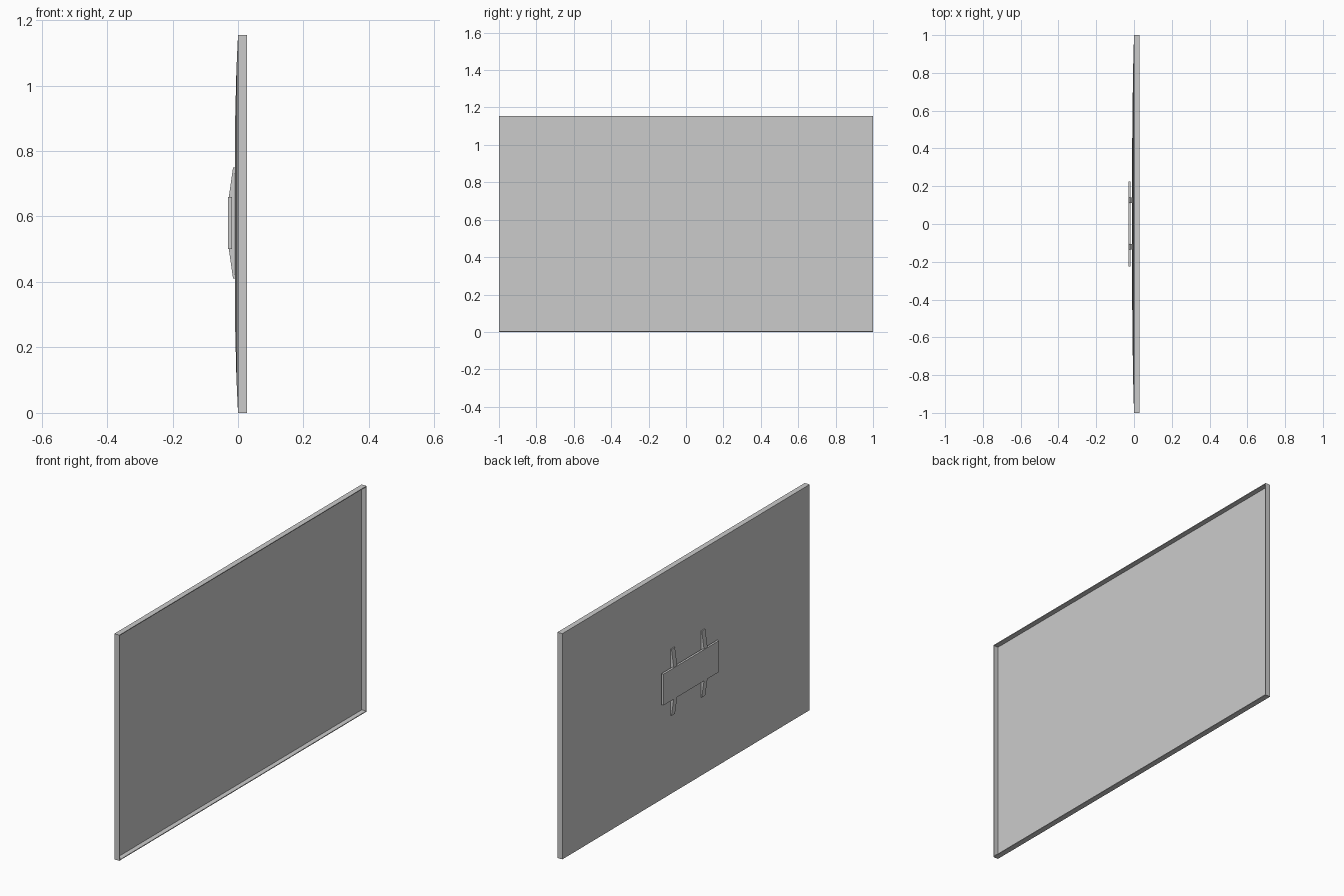
import bpy
import bmesh

cube = bpy.data.objects.get("Cube")
if cube:
    bpy.data.objects.remove(cube)

HALF_W, HEIGHT, DEPTH = 1.0, 1.155, 0.028
MID_Z = HEIGHT / 2

grey = bpy.data.materials.new("light grey")
grey.use_nodes = True
colour = (0.6, 0.6, 0.6, 1)
grey.diffuse_color = colour
grey.node_tree.nodes["Principled BSDF"].inputs["Base Color"].default_value = colour


def finish(name, bm):
    bmesh.ops.recalc_face_normals(bm, faces=bm.faces[:])
    mesh = bpy.data.meshes.new(name)
    bm.to_mesh(mesh)
    bm.free()
    mesh.materials.append(grey)
    obj = bpy.data.objects.new(name, mesh)
    bpy.context.collection.objects.link(obj)
    return obj


def ring(bm, x, scale=1.0, inset=0.0):
    """Rectangular loop parallel to the panel."""
    w, h = HALF_W * scale - inset, MID_Z * scale - inset
    return [bm.verts.new((x, sy * w, MID_Z + sz * h))
            for sy, sz in ((-1, -1), (1, -1), (1, 1), (-1, 1))]


def bridge(bm, a, b):
    for i in range(4):
        j = (i + 1) % 4
        bm.faces.new((a[i], a[j], b[j], b[i]))


# Shallow tray panel: recessed front, thin rim, gently bulging back
bm = bmesh.new()
rings = [
    ring(bm, 0.003, inset=0.004),
    ring(bm, DEPTH, inset=0.004),
    ring(bm, DEPTH),
    ring(bm, 0.0),
    ring(bm, -0.005, 0.81),
    ring(bm, -0.009, 0.53),
    ring(bm, -0.010, 0.25),
]
for a, b in zip(rings, rings[1:]):
    bridge(bm, a, b)
bm.faces.new(rings[0])
bm.faces.new(rings[-1])
finish("panel", bm)

# Mounting plate on the back
bm = bmesh.new()
bmesh.ops.create_cube(bm, size=1)
bmesh.ops.scale(bm, vec=(0.011, 0.45, 0.16), verts=bm.verts)
bmesh.ops.translate(bm, vec=(-0.0245, 0, 0.58), verts=bm.verts)
finish("mounting_plate", bm)

# Two tapered upright brackets behind the plate
profile = [(-0.008, 0.41), (-0.015, 0.41), (-0.028, 0.50),
           (-0.028, 0.66), (-0.015, 0.75), (-0.008, 0.75)]
for name, y in (("bracket_front", -0.12), ("bracket_back", 0.125)):
    bm = bmesh.new()
    face = bm.faces.new([bm.verts.new((x, y - 0.014, z)) for x, z in profile])
    out = bmesh.ops.extrude_face_region(bm, geom=[face])
    moved = [v for v in out["geom"] if isinstance(v, bmesh.types.BMVert)]
    bmesh.ops.translate(bm, vec=(0, 0.028, 0), verts=moved)
    finish(name, bm)
